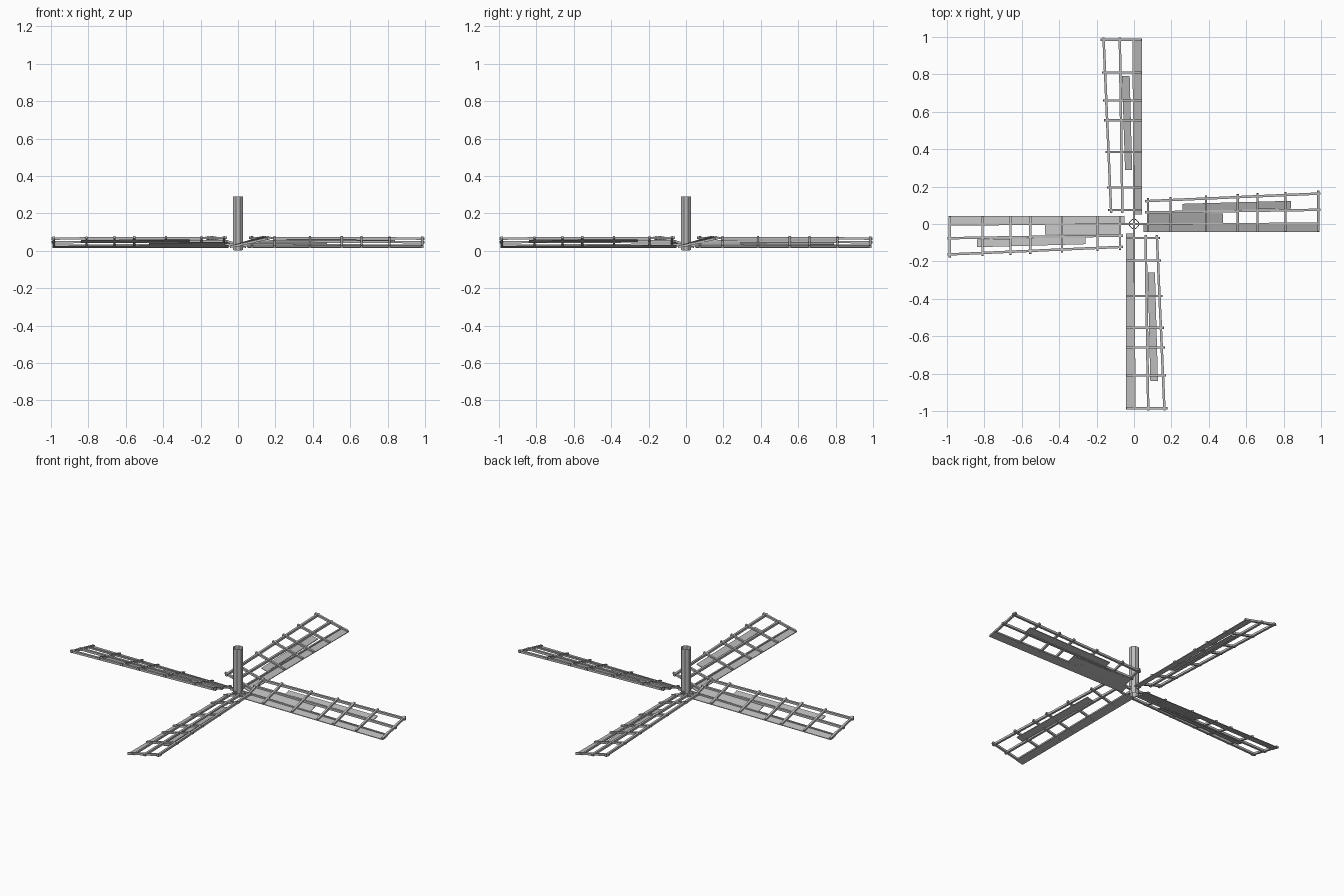
import bpy
import bmesh
from math import pi
from mathutils import Vector, Matrix

old = bpy.data.objects.get("Cube")
if old:
    bpy.data.objects.remove(old, do_unlink=True)

grey = bpy.data.materials.new("weathered_grey")
grey.use_nodes = True
grey.diffuse_color = (0.5, 0.5, 0.5, 1)
grey.node_tree.nodes["Principled BSDF"].inputs["Base Color"].default_value = (0.5, 0.5, 0.5, 1)


def point(r, w, lift=0.0):
    """Point on the pitched sail: r along the arm, w across it."""
    slope = 0.30 - 0.08 * r
    return Vector((r, w, 0.020 + slope * (w + 0.042) + lift))


def finish(bm, name):
    bmesh.ops.recalc_face_normals(bm, faces=bm.faces)
    mesh = bpy.data.meshes.new(name)
    bm.to_mesh(mesh)
    bm.free()
    mesh.materials.append(grey)
    obj = bpy.data.objects.new(name, mesh)
    bpy.context.collection.objects.link(obj)


def beam(bm, a, b, size=0.013):
    """Square bar between two points."""
    d = b - a
    m = (Matrix.Translation((a + b) / 2)
         @ d.to_track_quat('X', 'Z').to_matrix().to_4x4()
         @ Matrix.Diagonal((d.length, size, size, 1)))
    bmesh.ops.create_cube(bm, size=1, matrix=m)


def board(bm, r0, r1, inner, outer, lift=0.0, thick=0.004):
    """Thin pitched plank; inner and outer are its w limits at each end."""
    rim = [(r0, inner[0]), (r1, outer[0]), (r1, outer[1]), (r0, inner[1])]
    low = [bm.verts.new(point(r, w, lift - thick / 2)) for r, w in rim]
    top = [bm.verts.new(point(r, w, lift + thick / 2)) for r, w in rim]
    bm.faces.new(low[::-1])
    bm.faces.new(top)
    for i in range(4):
        j = (i + 1) % 4
        bm.faces.new((low[i], low[j], top[j], top[i]))


def sail(number, has_inner_panel, outer_panel):
    turn = Matrix.Rotation(number * pi / 2, 4, 'Z')
    parts = {}

    # Solid leading board, under the lattice
    parts["leading_board"] = bm = bmesh.new()
    board(bm, 0.05, 0.993, (-0.042, 0.006), (-0.042, 0.006), -0.003)

    # Arm reaching in to the hub
    parts["arm"] = bm = bmesh.new()
    beam(bm, Vector((0, 0, 0.035)), point(0.99, 0.003, -0.002), 0.009)

    # Lengthwise laths, spreading towards the tip
    parts["laths"] = bm = bmesh.new()
    beam(bm, point(0.06, 0.062), point(0.998, 0.076))
    beam(bm, point(0.06, 0.122), point(0.998, 0.163))

    # Cross bars
    parts["cross_bars"] = bm = bmesh.new()
    for r in (0.075, 0.195, 0.385, 0.555, 0.66, 0.81, 0.985):
        beam(bm, point(r, -0.040, 0.001), point(r, 0.134 + 0.045 * r, 0.001), 0.012)

    # Loose panels fixed beneath the lattice
    if has_inner_panel:
        parts["inner_panel"] = bm = bmesh.new()
        board(bm, 0.07, 0.475, (0.006, 0.057), (0.006, 0.057), -0.003)
    r0, r1, shift = outer_panel
    parts["outer_panel"] = bm = bmesh.new()
    board(bm, r0, r1, (0.070 + shift, 0.108 + shift),
          (0.083 + shift, 0.124 + shift), -0.003)

    for name, bm in parts.items():
        bmesh.ops.transform(bm, matrix=turn, verts=bm.verts)
        finish(bm, f"sail_{number + 1}_{name}")


sail(0, True, (0.26, 0.84, 0))
sail(1, False, (0.29, 0.79, -0.06))
sail(2, True, (0.26, 0.84, 0))
sail(3, False, (0.26, 0.84, 0.004))

# Upright windshaft, an open eight-sided tube
bm = bmesh.new()
bmesh.ops.create_cone(bm, cap_ends=False, segments=8, radius1=0.029, radius2=0.029,
                      depth=0.285, matrix=Matrix.Translation((0, 0, 0.1475))
                      @ Matrix.Rotation(pi / 8, 4, 'Z'))
finish(bm, "windshaft")

# Crossed hub bars clasping the arms
bm = bmesh.new()
for axis in (Vector((0.05, 0, 0)), Vector((0, 0.05, 0))):
    height = Vector((0, 0, 0.03))
    beam(bm, height - axis, height + axis, 0.012)
finish(bm, "hub_cross")

# Shaft foot collar
bm = bmesh.new()
bmesh.ops.create_cone(bm, cap_ends=False, segments=8, radius1=0.024, radius2=0.028,
                      depth=0.03, matrix=Matrix.Translation((0, 0, 0.015))
                      @ Matrix.Rotation(pi / 8, 4, 'Z'))
finish(bm, "shaft_collar")
